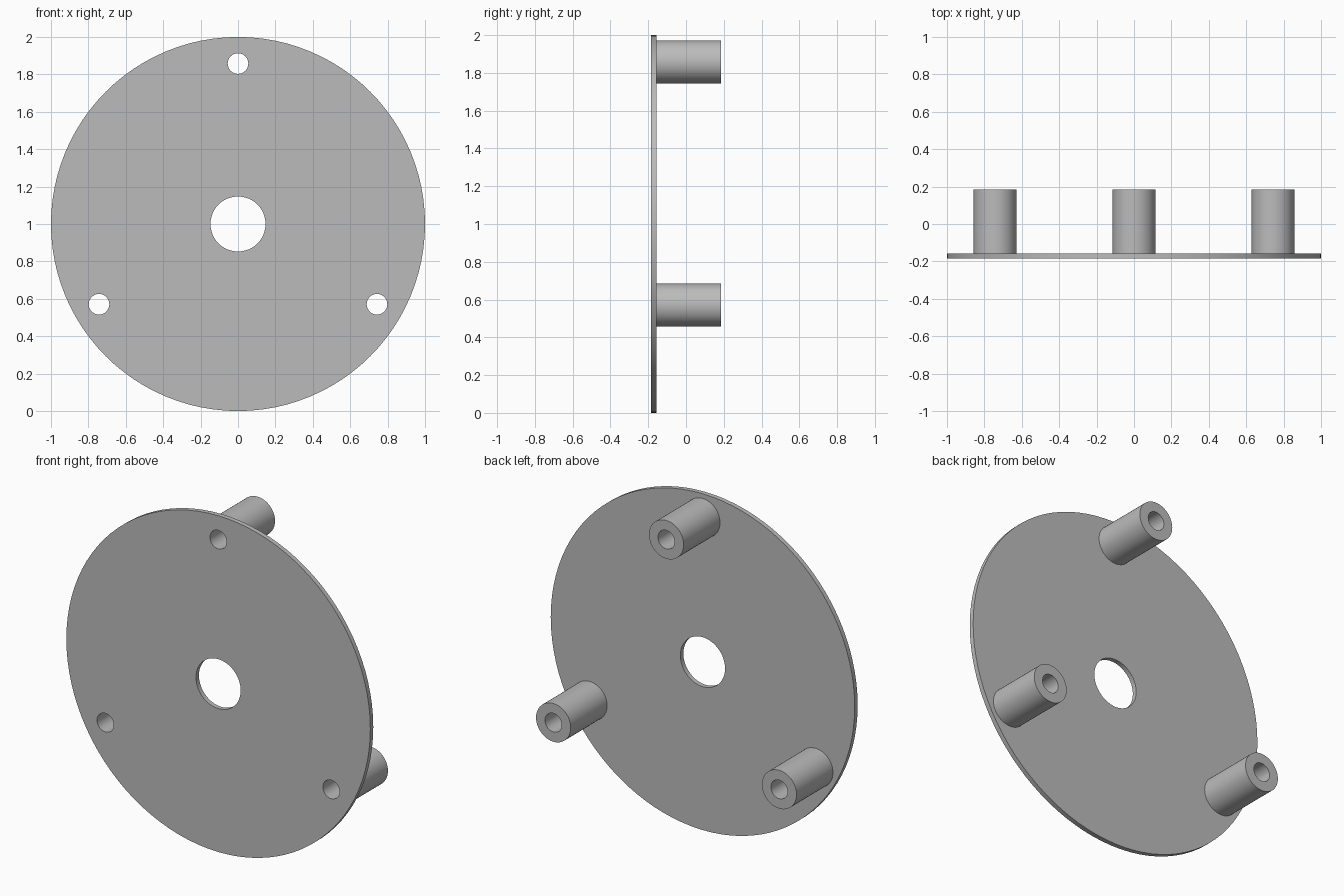
import bpy
import bmesh
from math import sin, cos, pi, radians
from mathutils import Matrix

if "Cube" in bpy.data.objects:
    bpy.data.objects.remove(bpy.data.objects["Cube"], do_unlink=True)

FRONT, PLATE_BACK, BACK = -0.185, -0.157, 0.185
CENTRE_Z = 1.0
BOLT_CIRCLE, BOLT_RADIUS, POST_RADIUS = 0.858, 0.055, 0.114

grey = bpy.data.materials.new("plain grey")
grey.use_nodes = True
grey.diffuse_color = (0.5, 0.5, 0.5, 1)
grey.node_tree.nodes["Principled BSDF"].inputs["Base Color"].default_value = (0.5, 0.5, 0.5, 1)


def extruded_circles(name, circles, y0, y1):
    """Extrude filled circles (x, z, radius, sides) along y; inner circles become holes."""
    curve = bpy.data.curves.new(name + "_profile", "CURVE")
    curve.dimensions = "2D"
    curve.fill_mode = "BOTH"
    curve.extrude = (y1 - y0) / 2
    for x, z, r, sides in circles:
        spline = curve.splines.new("POLY")
        spline.points.add(sides - 1)
        spline.use_cyclic_u = True
        for i, point in enumerate(spline.points):
            a = 2 * pi * i / sides
            point.co = (x + r * cos(a), z + r * sin(a), 0, 1)
    helper = bpy.data.objects.new(name + "_profile", curve)
    bpy.context.collection.objects.link(helper)
    bpy.context.view_layer.update()
    graph = bpy.context.evaluated_depsgraph_get()
    mesh = bpy.data.meshes.new_from_object(helper.evaluated_get(graph))
    bpy.data.objects.remove(helper, do_unlink=True)

    # Weld the caps to the walls and stand the part upright
    bm = bmesh.new()
    bm.from_mesh(mesh)
    bmesh.ops.remove_doubles(bm, verts=bm.verts, dist=0.0001)
    bmesh.ops.recalc_face_normals(bm, faces=bm.faces)
    bm.transform(Matrix.Translation((0, (y0 + y1) / 2, CENTRE_Z)) @ Matrix.Rotation(pi / 2, 4, "X"))
    bm.to_mesh(mesh)
    bm.free()
    mesh.name = name
    mesh.materials.clear()
    mesh.materials.append(grey)
    obj = bpy.data.objects.new(name, mesh)
    bpy.context.collection.objects.link(obj)
    bpy.ops.object.select_all(action="DESELECT")
    obj.select_set(True)
    bpy.context.view_layer.objects.active = obj
    bpy.ops.object.shade_smooth_by_angle(angle=radians(30))
    return obj


# Bolt positions, evenly spaced round the disc
bolts = {
    label: (BOLT_CIRCLE * cos(radians(a)), BOLT_CIRCLE * sin(radians(a)))
    for label, a in (("top", 90), ("right", 210), ("left", 330))
}

# Thin disc with a centre hole and three bolt holes
holes = [(x, z, BOLT_RADIUS, 48) for x, z in bolts.values()]
extruded_circles("disc_plate", [(0, 0, 1, 96), (0, 0, 0.147, 64)] + holes, FRONT, PLATE_BACK)

# Hollow standoff posts behind the bolt holes
for label, (x, z) in bolts.items():
    extruded_circles(label + "_standoff", [(x, z, POST_RADIUS, 48), (x, z, BOLT_RADIUS, 48)], PLATE_BACK, BACK)
